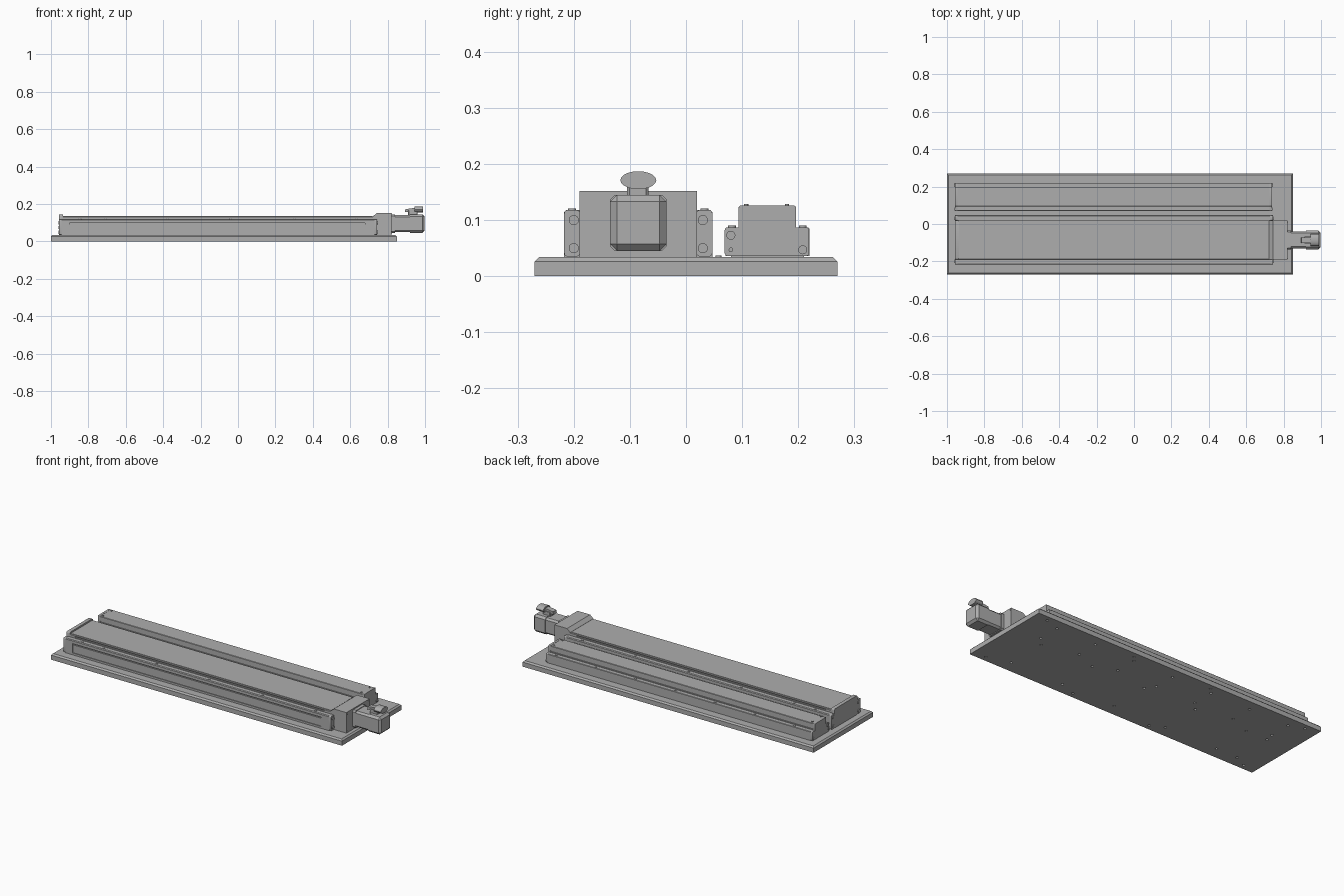
import bpy, bmesh, math
from mathutils import Matrix, Vector

cube = bpy.data.objects.get("Cube")
if cube:
    bpy.data.objects.remove(cube, do_unlink=True)

grey = bpy.data.materials.new("machined grey")
grey.use_nodes = True
COLOUR = (0.42, 0.42, 0.42, 1)
grey.diffuse_color = COLOUR
grey.node_tree.nodes["Principled BSDF"].inputs["Base Color"].default_value = COLOUR


def finish(name, bm, smooth=False):
    bmesh.ops.recalc_face_normals(bm, faces=bm.faces)
    mesh = bpy.data.meshes.new(name)
    bm.to_mesh(mesh)
    bm.free()
    mesh.materials.append(grey)
    obj = bpy.data.objects.new(name, mesh)
    bpy.context.collection.objects.link(obj)
    if smooth:
        bpy.ops.object.select_all(action="DESELECT")
        bpy.context.view_layer.objects.active = obj
        obj.select_set(True)
        bpy.ops.object.shade_smooth_by_angle(angle=math.radians(35))
    return obj


def box(name, x, y, z, bevel=0, rule=None, segments=1):
    """Box from three ranges; the rule picks which edges are bevelled."""
    bm = bmesh.new()
    bmesh.ops.create_cube(bm, size=1)
    for v in bm.verts:
        v.co = Vector([(r[0] + r[1]) / 2 + c * (r[1] - r[0]) for r, c in zip((x, y, z), v.co)])
    if bevel:
        edges = [e for e in bm.edges if rule is None or rule(e)]
        bmesh.ops.bevel(bm, geom=edges, offset=bevel, segments=segments, affect="EDGES", profile=0.5)
    return finish(name, bm, segments > 1)


def along(axis):
    return lambda e: abs((e.verts[0].co - e.verts[1].co).normalized()[axis]) > 0.9


def extrude(name, points, start, end, axis="x"):
    """Sweep a closed profile along x (y-z points) or y (x-z points)."""
    bm = bmesh.new()
    place = (lambda p: (start, p[0], p[1])) if axis == "x" else (lambda p: (p[0], start, p[1]))
    face = bm.faces.new([bm.verts.new(place(p)) for p in points])
    new = bmesh.ops.extrude_face_region(bm, geom=[face])["geom"]
    step = Vector((end - start, 0, 0)) if axis == "x" else Vector((0, end - start, 0))
    bmesh.ops.translate(bm, vec=step, verts=[g for g in new if isinstance(g, bmesh.types.BMVert)])
    return finish(name, bm)


def mirrored(half, centre):
    return [(centre + w, z) for w, z in half] + [(centre - w, z) for w, z in reversed(half)]


def discs(name, places, radius, depth, axis="z", sides=16):
    """Many equal cylinders, centred on the given places."""
    bm = bmesh.new()
    turn = Matrix.Rotation(math.pi / 2, 4, "Y") if axis == "x" else Matrix()
    for p in places:
        bmesh.ops.create_cone(bm, cap_ends=True, segments=sides, radius1=radius, radius2=radius,
                              depth=depth, matrix=Matrix.Translation(p) @ turn)
    return finish(name, bm, True)


MAIN_Y, RAIL_Y = -0.085, 0.145
MAIN_X = [-0.845, -0.71, -0.375, -0.04, 0.30, 0.635]
RAIL_X = [-0.835 + 0.2525 * i for i in range(7)]

# Base plate with chamfered top edge and mounting holes underneath
base = box("base_plate", (-1, 0.85), (-0.27, 0.27), (0, 0.034), 0.008,
           lambda e: all(v.co.z > 0.03 for v in e.verts))
holes = [(x, MAIN_Y + s * 0.117, 0) for x in MAIN_X for s in (-1, 1)]
holes += [(x, RAIL_Y + s * 0.063, 0) for x in RAIL_X for s in (-1, 1)]
holes += [(x, y, 0) for x in (-0.92, -0.3, 0.2, 0.77) for y in (-0.24, 0.24)]
cutter = discs("hole_cutter", holes, 0.007, 0.03, sides=12)
cutter.hide_render = True
cutter.hide_viewport = True
cut = base.modifiers.new("mounting_holes", "BOOLEAN")
cut.object, cut.operation, cut.solver = cutter, "DIFFERENCE", "EXACT"
discs("base_screws", [(x, 0.058, 0.035) for x in (-0.89, -0.48, 0.05, 0.53)], 0.005, 0.004)

# Main slide: slotted extrusion between two plain ends
plain = [(0.132, 0.034), (0.132, 0.114), (0.128, 0.118), (0.105, 0.118), (0.105, 0.131), (0.103, 0.133)]
slotted = [(0.132, 0.034), (0.132, 0.045), (0.128, 0.045), (0.128, 0.09), (0.122, 0.09), (0.122, 0.098),
           (0.132, 0.098), (0.132, 0.114), (0.128, 0.118), (0.105, 0.118), (0.105, 0.122),
           (0.099, 0.122), (0.099, 0.128), (0.105, 0.128), (0.105, 0.131), (0.103, 0.133)]
extrude("slide_body", mirrored(slotted, MAIN_Y), -0.9, 0.68)
extrude("slide_left_end", mirrored(plain, MAIN_Y), -0.945, -0.9)
extrude("slide_right_end", mirrored(plain, MAIN_Y), 0.68, 0.73)
box("slide_cover", (-0.935, 0.72), (-0.183, 0.013), (0.13, 0.135))
box("slide_end_cap", (-0.957, -0.936), (-0.19, 0.02), (0.034, 0.143), 0.008, along(0), 3)
for side, y in (("front", (-0.217, -0.189)), ("back", (0.019, 0.047))):
    for end, x in (("left", (-0.957, -0.943)), ("right", (0.728, 0.743))):
        box(f"slide_{side}_{end}_plate", x, y, (0.035, 0.118), 0.006, along(0), 3)
flange_bolts = [(x, MAIN_Y + s * 0.115, z) for x in (-0.958, 0.744) for s in (-1, 1) for z in (0.05, 0.1)]
discs("slide_end_bolts", flange_bolts, 0.009, 0.006, "x")
discs("slide_screws", [(x, MAIN_Y + s * 0.118, 0.119) for x in MAIN_X for s in (-1, 1)], 0.007, 0.004)

# Guide rail behind the slide
rail = [(0.075, 0.036), (0.075, 0.085), (0.073, 0.087), (0.051, 0.087), (0.051, 0.092),
        (0.047, 0.092), (0.047, 0.097), (0.051, 0.097), (0.051, 0.123), (0.049, 0.125)]
extrude("guide_rail", mirrored(rail, RAIL_Y), -0.945, 0.725)
box("guide_rail_foot", (-0.94, 0.72), (0.08, 0.21), (0.033, 0.037))
for end, x in (("left", (-0.957, -0.944)), ("right", (0.724, 0.737))):
    box(f"rail_{end}_lower_plate", x, (0.069, 0.219), (0.036, 0.087), 0.005, along(0), 3)
    box(f"rail_{end}_upper_plate", x, (0.094, 0.196), (0.08, 0.126), 0.004, along(0), 3)
discs("rail_end_bolts", [(x, y, z) for x in (-0.957, 0.738) for y, z in ((0.08, 0.073), (0.208, 0.047))],
      0.008, 0.005, "x")
discs("rail_end_pins", [(x, 0.08, 0.047) for x in (-0.957, 0.738)], 0.004, 0.004, "x")
discs("rail_screws", [(x, RAIL_Y + s * 0.063, 0.088) for x in RAIL_X for s in (-1, 1)], 0.007, 0.004)
discs("rail_top_screws", [(x, y, 0.126) for x in (-0.93, 0.71) for y in (0.107, 0.18)], 0.004, 0.005)

# Motor mount with sloped shoulder
mount = [(0.722, 0.034), (0.822, 0.034), (0.822, 0.152), (0.742, 0.152), (0.722, 0.134)]
extrude("motor_mount", mount, -0.19, 0.02, "y")
discs("mount_screws", [(0.822, y, z) for y in (-0.182, 0.012) for z in (0.043, 0.144)], 0.004, 0.004, "x")

# Motor: flange, body and chamfered end housing
box("motor_flange", (0.82, 0.84), (-0.135, -0.035), (0.045, 0.145), 0.008, along(0))
box("motor_body", (0.838, 0.925), (-0.131, -0.039), (0.049, 0.141), 0.01, along(0))
box("motor_end_housing", (0.92, 0.998), (-0.135, -0.035), (0.045, 0.145), 0.012,
    lambda e: along(0)(e) or all(v.co.x > 0.99 for v in e.verts))
discs("motor_screws", [(0.841, -0.123, 0.131), (0.841, -0.046, 0.055)], 0.005, 0.005, "x")

# Cable socket on the motor: neck, sloped shell and plug
box("socket_neck", (0.91, 0.96), (-0.105, -0.067), (0.138, 0.165), 0.004, along(2))
shell = [(0.892, 0.156), (0.975, 0.160), (0.985, 0.185), (0.895, 0.172)]
extrude("socket_shell", shell, -0.101, -0.071, "y")
bm = bmesh.new()
bmesh.ops.create_cone(bm, cap_ends=True, segments=20, radius1=1, radius2=1, depth=0.045,
                      matrix=Matrix.Rotation(math.pi / 2, 4, "Y"))
for v in bm.verts:
    v.co = (v.co.x + 0.967, MAIN_Y + v.co.y * 0.032, 0.171 + v.co.z * 0.016)
finish("socket_plug", bm, True)
